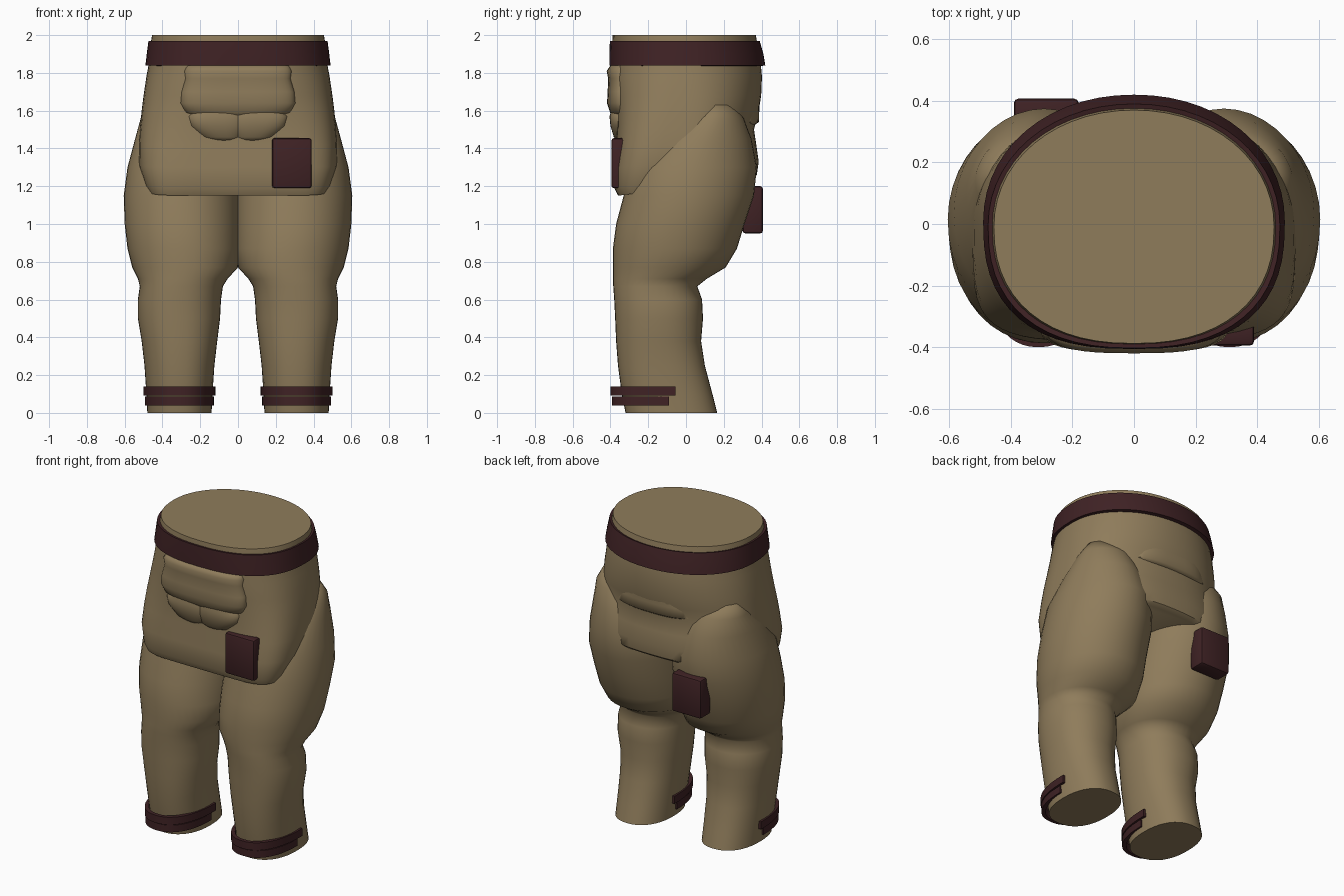
import bpy, bmesh, math

if "Cube" in bpy.data.objects:
    bpy.data.objects.remove(bpy.data.objects["Cube"])


def material(name, rgb):
    m = bpy.data.materials.new(name)
    m.diffuse_color = (*rgb, 1)
    m.use_nodes = True
    m.node_tree.nodes["Principled BSDF"].inputs["Base Color"].default_value = m.diffuse_color
    return m


TAN = material("tan_cloth", (0.275, 0.202, 0.105))
BROWN = material("dark_brown_leather", (0.050, 0.016, 0.018))


def power(v, n):
    return math.copysign(abs(v) ** (2 / n), v)


def smooth(ob, angle):
    bpy.ops.object.select_all(action='DESELECT')
    ob.select_set(True)
    bpy.context.view_layer.objects.active = ob
    for m in list(ob.modifiers):
        bpy.ops.object.modifier_apply(modifier=m.name)
    bpy.ops.object.shade_smooth_by_angle(angle=math.radians(angle))


def finish(name, bm, mat, angle=40, thick=0, mirrored=False):
    me = bpy.data.meshes.new(name)
    bm.to_mesh(me)
    bm.free()
    me.materials.append(mat)
    ob = bpy.data.objects.new(name, me)
    bpy.context.collection.objects.link(ob)
    if thick:
        m = ob.modifiers.new("thickness", 'SOLIDIFY')
        m.thickness = thick
        m.offset = -1
    if mirrored:
        m = ob.modifiers.new("mirror", 'MIRROR')
        m.use_mirror_merge = False
    smooth(ob, angle)
    return ob


def loft(name, rings, mat, front=(2.3, 2.3), back=(2.3, 2.3), seg=40, arc=None,
         cap=True, ease=1, **options):
    """Skin over rounded rings (z, x0, x1, y0, y1, optional rise towards the back).
    front and back give the squareness at the first and last ring."""
    bm = bmesh.new()
    a0, a1 = arc or (0, 2 * math.pi)
    count = seg + 1 if arc else seg
    loops = []
    for k, (z, x0, x1, y0, y1, *rise) in enumerate(rings):
        t = (1 - k / (len(rings) - 1)) ** ease
        row = []
        for i in range(count):
            a = a0 + (a1 - a0) * i / seg
            n0, n1 = back if math.sin(a) > 0 else front
            n = n1 + (n0 - n1) * t
            x = (x0 + x1) / 2 + (x1 - x0) / 2 * power(math.cos(a), n)
            y = (y0 + y1) / 2 + (y1 - y0) / 2 * power(math.sin(a), n)
            up = rise[0] * (y - y0) / (y1 - y0) if rise else 0
            row.append(bm.verts.new((x, y, z + up)))
        loops.append(row)
    for a, b in zip(loops, loops[1:]):
        for i in range(seg):
            j = (i + 1) % count
            bm.faces.new((a[i], a[j], b[j], b[i]))
    if cap and not arc:
        bm.faces.new(loops[0][::-1])
        bm.faces.new(loops[-1])
    return finish(name, bm, mat, **options)


def pouch(name, x0, x1, y0, y1, z0, z1):
    bm = bmesh.new()
    bmesh.ops.create_cube(bm, size=1)
    for v in bm.verts:
        v.co.x = (x0 + x1) / 2 + v.co.x * (x1 - x0)
        v.co.y = (y0 + y1) / 2 + v.co.y * (y1 - y0)
        v.co.z = (z0 + z1) / 2 + v.co.z * (z1 - z0)
    bmesh.ops.bevel(bm, geom=list(bm.edges), offset=0.014, segments=2,
                    profile=0.5, affect='EDGES')
    return finish(name, bm, BROWN)


# Trouser legs: ankle, calf, knee fold, full thigh tapering in at the hip
loft("trouser_legs", [
    (0.00, 0.140, 0.480, -0.320, 0.165),
    (0.10, 0.135, 0.485, -0.340, 0.140),
    (0.25, 0.125, 0.495, -0.360, 0.100),
    (0.38, 0.110, 0.510, -0.370, 0.080),
    (0.50, 0.095, 0.530, -0.375, 0.090),
    (0.60, 0.090, 0.530, -0.380, 0.085),
    (0.67, 0.080, 0.520, -0.385, 0.060),
    (0.71, 0.055, 0.530, -0.387, 0.110),
    (0.77, 0.000, 0.560, -0.387, 0.210),
    (0.87, -0.010, 0.585, -0.387, 0.270),
    (1.00, -0.010, 0.600, -0.370, 0.310),
    (1.15, -0.010, 0.605, -0.330, 0.360),
    (1.30, 0.000, 0.585, -0.300, 0.375),
    (1.45, 0.080, 0.545, -0.170, 0.347),
    (1.56, 0.150, 0.515, -0.020, 0.305),
    (1.63, 0.210, 0.475, 0.060, 0.250)], TAN, (2.3, 2.0), (2.3, 1.85),
    angle=75, mirrored=True)


def body_ring(z, w, y0, y1, rise=0):
    return (z, -w, w, y0, y1, rise)


# Seat and waist, with the squarer front panel overhanging the legs
loft("hip_and_waist", [
    body_ring(1.15, 0.475, -0.360, 0.350, 0.09),
    body_ring(1.19, 0.495, -0.380, 0.375, 0.07),
    body_ring(1.30, 0.525, -0.380, 0.385, 0.03),
    body_ring(1.42, 0.525, -0.368, 0.372),
    body_ring(1.50, 0.520, -0.368, 0.360),
    body_ring(1.60, 0.510, -0.370, 0.385),
    body_ring(1.68, 0.500, -0.380, 0.398),
    body_ring(1.78, 0.485, -0.390, 0.402),
    body_ring(1.86, 0.470, -0.392, 0.395),
    body_ring(1.97, 0.460, -0.390, 0.375),
    body_ring(2.00, 0.455, -0.388, 0.370)], TAN, (6.0, 2.3), (2.6, 2.05), 56, ease=2)

# Sagging front pocket: upper fold over two puckered lower lobes
loft("front_pocket_upper", [
    body_ring(1.56, 0.20, -0.380, -0.25),
    body_ring(1.59, 0.28, -0.402, -0.25),
    body_ring(1.64, 0.305, -0.418, -0.25),
    body_ring(1.70, 0.300, -0.415, -0.25),
    body_ring(1.77, 0.280, -0.412, -0.25),
    body_ring(1.81, 0.285, -0.420, -0.25),
    body_ring(1.84, 0.270, -0.400, -0.25)], TAN, (2.8, 2.8), (2.8, 2.8), angle=60)
loft("front_pocket_lobes", [
    (1.44, 0.00, 0.14, -0.365, -0.25),
    (1.46, -0.03, 0.20, -0.382, -0.25),
    (1.52, -0.05, 0.255, -0.400, -0.25),
    (1.57, -0.05, 0.265, -0.405, -0.25),
    (1.62, -0.03, 0.22, -0.390, -0.25)], TAN, (2.6, 2.6), (2.6, 2.6),
    angle=60, mirrored=True)

# Lip of the fold across the back
loft("back_fold", [
    body_ring(1.525, 0.27, 0.10, 0.365),
    body_ring(1.540, 0.29, 0.10, 0.386),
    body_ring(1.600, 0.28, 0.10, 0.388),
    body_ring(1.660, 0.25, 0.10, 0.388)], TAN, (2.6, 2.6), (2.6, 2.6), angle=60)

# Belt
loft("belt", [
    body_ring(1.84, 0.490, -0.406, 0.420),
    body_ring(1.90, 0.483, -0.406, 0.410),
    body_ring(1.97, 0.474, -0.403, 0.390)], BROWN, (2.55, 2.4), (2.08, 2.06), 56,
    cap=False, thick=0.025)

# Pouches
pouch("front_pouch", 0.18, 0.39, -0.395, -0.32, 1.19, 1.455)
pouch("back_pouch", -0.39, -0.18, 0.30, 0.407, 0.95, 1.20)

# Ankle straps wrapping the front of each leg
for name, z0, z1, grow, end in (("lower_ankle_strap", 0.04, 0.086, 0.0, -0.09),
                                ("upper_ankle_strap", 0.091, 0.14, 0.008, -0.055)):
    y0 = -0.392 - grow
    ring = (0.128 - grow, 0.492 + grow, y0, 2 * end - y0)
    loft(name, [(z0, *ring), (z1, *ring)], BROWN, seg=28,
         arc=(math.pi, 2 * math.pi), thick=0.024, mirrored=True)
